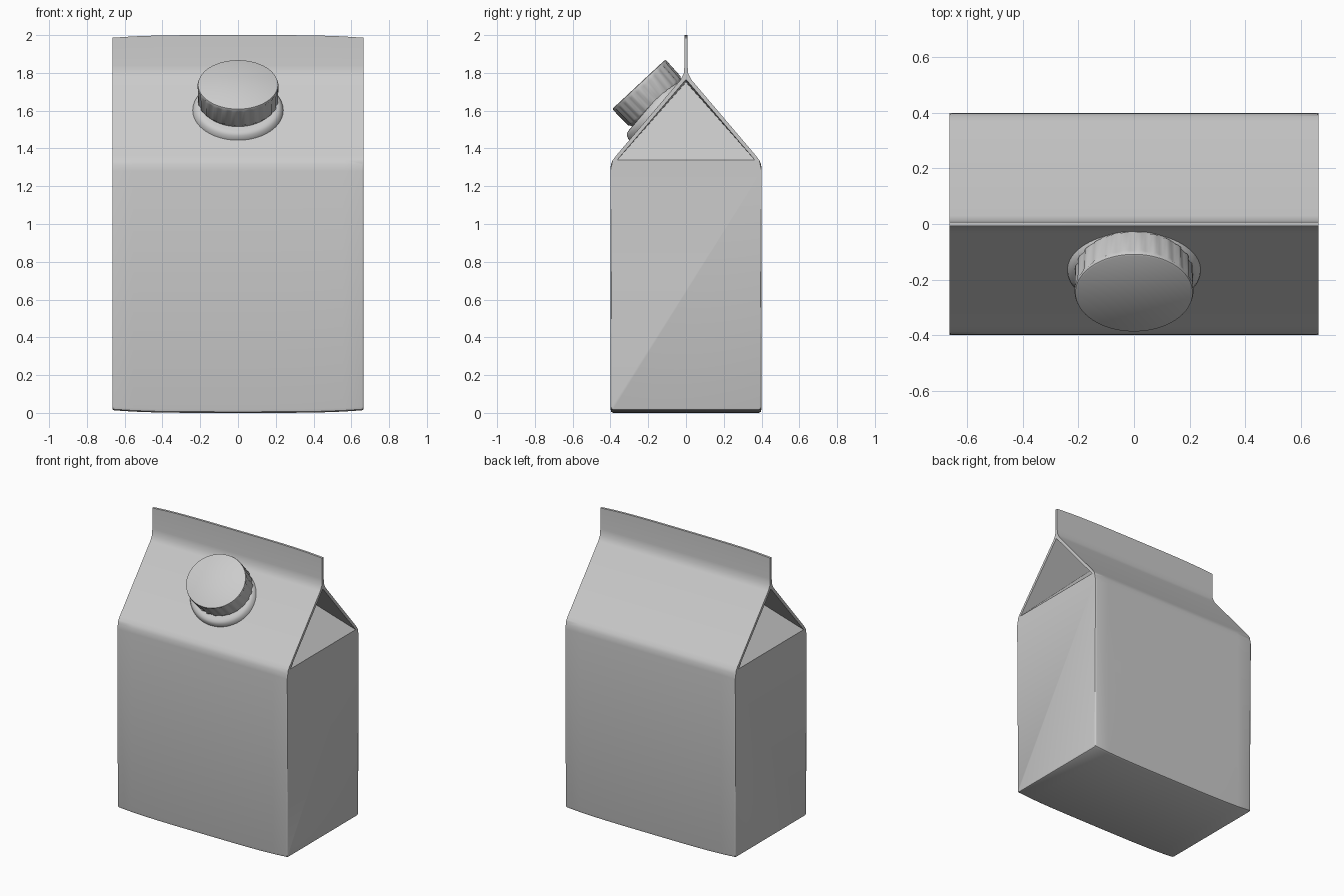
import bpy, bmesh, math
from mathutils import Vector, Matrix

if "Cube" in bpy.data.objects:
    bpy.data.objects.remove(bpy.data.objects["Cube"])

HALF_X = 0.665


def finish(bm, name, angle=35):
    bmesh.ops.recalc_face_normals(bm, faces=bm.faces)
    mesh = bpy.data.meshes.new(name)
    bm.to_mesh(mesh)
    bm.free()
    ob = bpy.data.objects.new(name, mesh)
    bpy.context.collection.objects.link(ob)
    bpy.ops.object.select_all(action='DESELECT')
    ob.select_set(True)
    bpy.context.view_layer.objects.active = ob
    bpy.ops.object.shade_smooth_by_angle(angle=math.radians(angle))
    return ob


# Carton: half profile (y, z) from base to top of the sealed fin
half = [(.385, 0), (.396, .006), (.4, .02), (.4, 1.28), (.398, 1.315),
        (.388, 1.338), (.37, 1.362), (.03, 1.762), (.012, 1.795),
        (.008, 1.84), (.008, 2.0)]
profile = half + [(-y, z) for y, z in reversed(half)]
n = len(profile)
bm = bmesh.new()
rings = []
stations = 12
for i in range(stations + 1):
    u = -1 + 2 * i / stations
    bow = 0.014 * abs(u) ** 4          # soft bow of base and fin ends
    ring = []
    for y, z in profile:
        dz = bow if z < 0.03 else (-bow if z > 1.9 else 0)
        ring.append(bm.verts.new((u * HALF_X, y, z + dz)))
    rings.append(ring)
for a, b in zip(rings, rings[1:]):
    for j in range(n):
        k = (j + 1) % n
        bm.faces.new((a[j], a[k], b[k], b[j]))

# Folded gable ends: side wall, roof edge thickness, tucked-in triangle
for ring, s in ((rings[0], -1), (rings[-1], 1)):
    x = s * HALF_X
    in_r = bm.verts.new((x, .365, 1.338))
    in_l = bm.verts.new((x, -.365, 1.338))
    top = bm.verts.new((x, 0, 1.765))
    apex = bm.verts.new((x - s * 0.42, 0, 1.75))
    bm.faces.new(ring[:6] + [in_r, in_l] + ring[n - 6:])
    bm.faces.new(ring[5:n - 5] + [in_l, top, in_r])
    bm.faces.new((in_r, in_l, apex))
    bm.faces.new((in_r, apex, top))
    bm.faces.new((in_l, top, apex))

# Round the upright and lower edges of the side walls
edges = [e for e in bm.edges
         if all(abs(abs(v.co.x) - HALF_X) < 1e-4 and v.co.z < 1.32 for v in e.verts)]
bmesh.ops.bevel(bm, geom=edges, offset=0.01, segments=2, profile=0.5, affect='EDGES')
finish(bm, "carton")


# Oval lathe about a tilted axis lying in the yz plane
def lathe(name, rows, centre, axis, squash, seg=96):
    z = Vector(axis).normalized()
    x = Vector((1, 0, 0))
    y = z.cross(x)
    basis = Matrix((x, y, z)).transposed()
    bm = bmesh.new()
    loops = []
    for r, h, rib in rows:
        loop = []
        for i in range(seg):
            a = 2 * math.pi * i / seg
            rr = r - (rib if i % 4 < 2 else 0)
            p = Vector((rr * math.cos(a), rr * squash * math.sin(a), h))
            loop.append(bm.verts.new(Vector(centre) + basis @ p))
        loops.append(loop)
    for a, b in zip(loops, loops[1:]):
        for i in range(seg):
            k = (i + 1) % seg
            bm.faces.new((a[i], a[k], b[k], b[i]))
    bm.faces.new(loops[0])
    bm.faces.new(loops[-1])
    return finish(bm, name)


# Ribbed screw cap
lathe("screw_cap",
      [(.190, -.165, 0), (.203, -.130, 0), (.212, -.120, .006), (.214, -.025, .006),
       (.214, -.012, 0), (.211, -.003, 0), (.205, 0, 0)],
      (0, -.25, 1.74), (0, -.68, .73), 0.9)

# Spout flange resting on the front roof panel
lathe("spout_flange",
      [(.242, -.008, 0), (.238, .008, 0), (.228, .024, 0), (.215, .034, 0), (.195, .036, 0)],
      (0, -.165, 1.602), (0, -.76, .65), 0.87)
